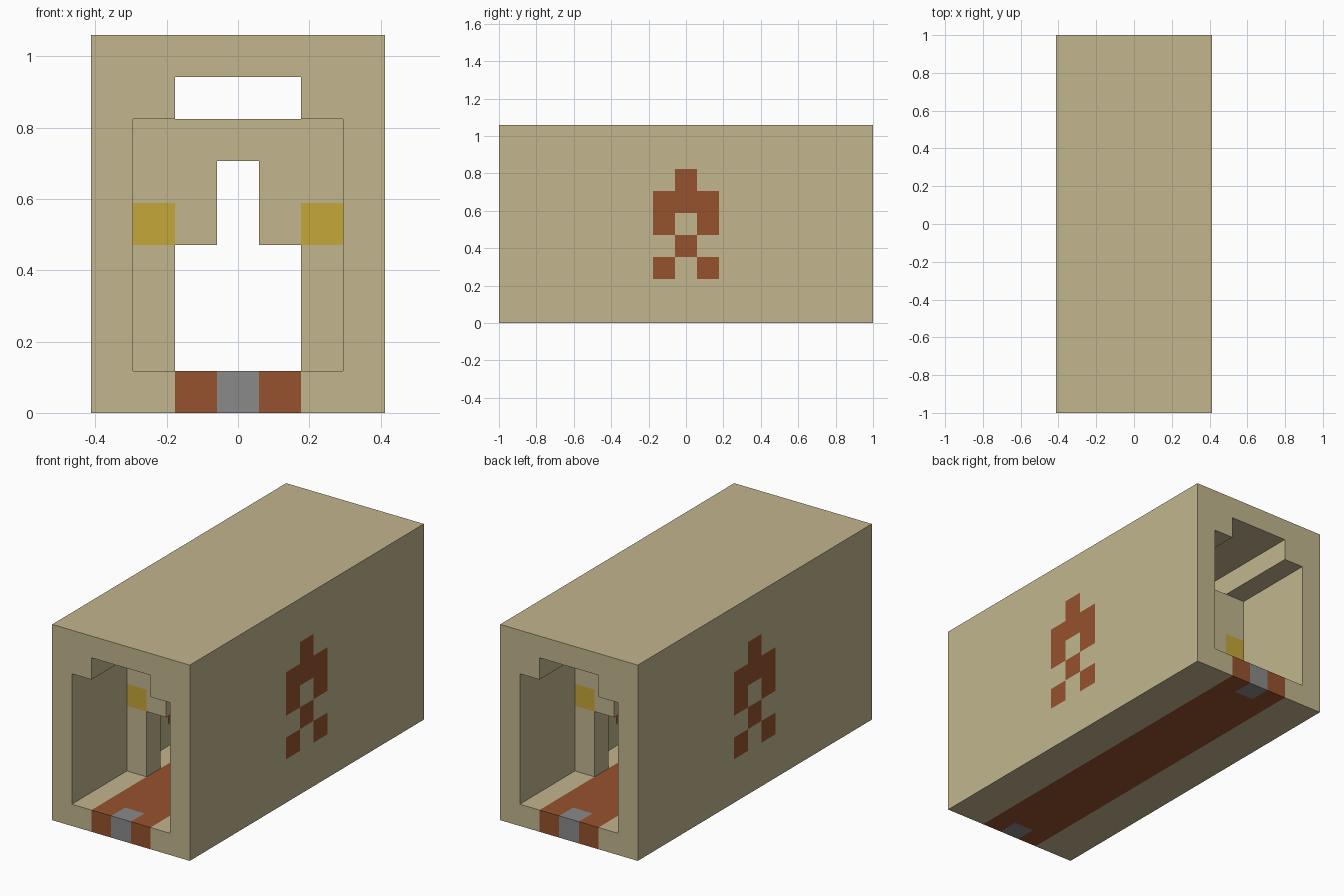
import bpy
import bmesh
from mathutils import Vector, Matrix

U = 2 / 17          # one block
END = 8.5           # half length in blocks

if "Cube" in bpy.data.objects:
    bpy.data.objects.remove(bpy.data.objects["Cube"])


def make_material(name, rgb):
    linear = [((c / 255 + 0.055) / 1.055) ** 2.4 for c in rgb] + [1]
    mat = bpy.data.materials.new(name)
    mat.use_nodes = True
    mat.diffuse_color = linear
    bsdf = next(n for n in mat.node_tree.nodes if n.type == "BSDF_PRINCIPLED")
    bsdf.inputs["Base Color"].default_value = linear
    bsdf.inputs["Roughness"].default_value = 0.9
    return mat


TAN, RED, YELLOW, GREY = range(4)
MATERIALS = [
    make_material("sandstone", (194, 182, 142)),
    make_material("rust red", (150, 82, 46)),
    make_material("gold", (195, 167, 57)),
    make_material("stone grey", (139, 138, 138)),
]


def build(name, boxes, cuts=(), rule=lambda c: TAN):
    """Join boxes ((x0, x1), (y0, y1), (z0, z1)) in block units, cut them
    at (axis, position) planes and colour each face by its centre."""
    bm = bmesh.new()
    for box in boxes:
        size = [b - a for a, b in box]
        mid = Vector([(a + b) / 2 for a, b in box])
        bmesh.ops.create_cube(
            bm, size=1, matrix=Matrix.Translation(mid) @ Matrix.Diagonal((*size, 1)))
    for axis, pos in cuts:
        normal, point = Vector((0, 0, 0)), Vector((0, 0, 0))
        normal[axis], point[axis] = 1, pos
        bmesh.ops.bisect_plane(bm, geom=bm.verts[:] + bm.edges[:] + bm.faces[:],
                               plane_co=point, plane_no=normal)
    bmesh.ops.recalc_face_normals(bm, faces=bm.faces[:])
    for face in bm.faces:
        face.material_index = rule(face.calc_center_bounds())
    bmesh.ops.scale(bm, vec=(U, U, U), verts=bm.verts[:])
    mesh = bpy.data.meshes.new(name)
    bm.to_mesh(mesh)
    bm.free()
    for mat in MATERIALS:
        mesh.materials.append(mat)
    obj = bpy.data.objects.new(name, mesh)
    bpy.context.collection.objects.link(obj)
    return obj


def span(side, a, b):
    """Range from a to b on the +x or mirrored on the -x side."""
    return (a, b) if side > 0 else (-b, -a)


# Emblem rows from the bottom up, starting at block height 2
EMBLEM = ["#.#", ".#.", "#.#", "###", ".#."]


def emblem_rule(c):
    row, col = int(c.z // 1) - 2, int((c.y + 1.5) // 1)
    inside = 0 <= row < len(EMBLEM) and 0 <= col < 3
    return RED if inside and EMBLEM[row][col] == "#" else TAN


def floor_rule(c):
    if abs(c.x) > 1.5:
        return TAN
    return GREY if abs(c.x) < 0.5 and abs(c.y) > END - 1 else RED


def lamp_rule(c):
    return YELLOW if abs(c.x) > 1.5 and 4 < c.z < 5 else TAN


LENGTH = (-END, END)

# Side walls with the emblem, and the ledges under the roof
wall_cuts = [(1, y - 1.5) for y in range(4)] + [(2, z) for z in range(2, 8)]
for side, label in ((1, "left"), (-1, "right")):
    build(label + "_wall", [(span(side, 2.5, 3.5), LENGTH, (0, 9))],
          wall_cuts, emblem_rule)
    build(label + "_ceiling_ledge", [(span(side, 1.5, 2.5), LENGTH, (7, 8))])

# Roof, and floor with a runner and an inlaid block at each end
build("roof", [((-2.5, 2.5), LENGTH, (8, 9))])
floor_cuts = [(0, x) for x in (-1.5, -0.5, 0.5, 1.5)] + [(1, 1 - END), (1, END - 1)]
build("floor", [((-2.5, 2.5), LENGTH, (0, 1))], floor_cuts, floor_rule)

# Stepped archways with gold lamps
for label, y in (("front", -4.5), ("back", 3.5)):
    depth = (y, y + 1)
    boxes = [((-0.5, 0.5), depth, (6, 7))]
    for side in (1, -1):
        boxes.append((span(side, 1.5, 2.5), depth, (1, 7)))
        boxes.append((span(side, 0.5, 1.5), depth, (4, 7)))
    build(label + "_archway", boxes, [(2, 4), (2, 5)], lamp_rule)
